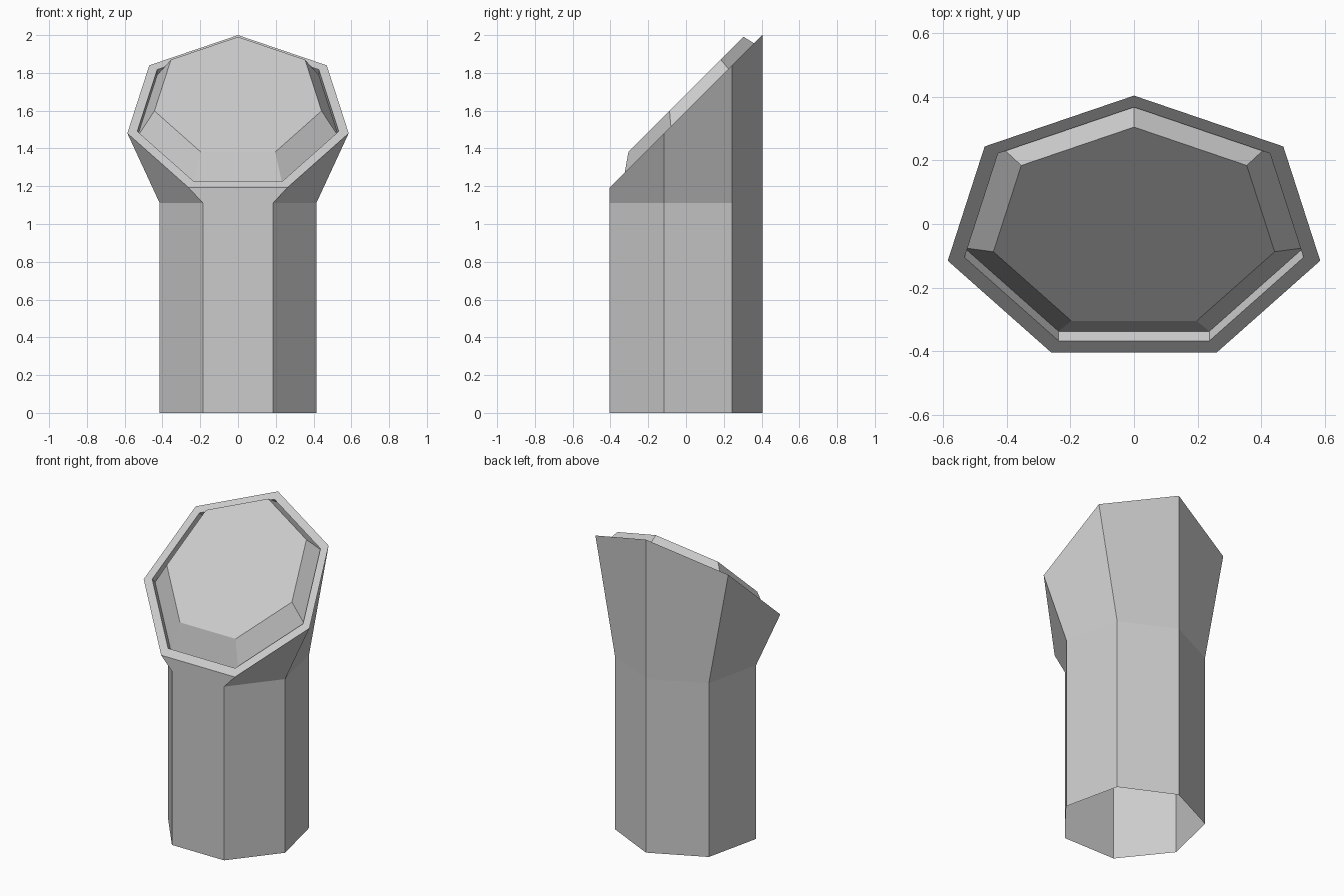
import bpy, bmesh, math

if "Cube" in bpy.data.objects:
    bpy.data.objects.remove(bpy.data.objects["Cube"])

R, N = 0.425, 7
Y_SHIFT = -R * (1 - math.cos(math.pi / N)) / 2   # centre the heptagon's depth on y = 0
TILT = math.sqrt(2)                              # width of a 45 degree slanted ring


def ring(bm, scale_x, scale_y, z, slope=0.0, dy=0.0):
    """One heptagonal loop, optionally slanted so z rises with y."""
    loop = []
    for i in range(N):
        a = math.pi / 2 + i * 2 * math.pi / N
        x = R * math.cos(a) * scale_x
        y = (R * math.sin(a) + Y_SHIFT) * scale_y
        loop.append(bm.verts.new((x, y + dy, z + slope * y)))
    return loop


bm = bmesh.new()
rings = [
    ring(bm, 1, 1, 0),                                    # open foot
    ring(bm, 1, 1, 1.11),                                 # neck
    ring(bm, TILT, 1, 1.596, 1),                          # slanted outer rim
    ring(bm, TILT * 0.91, 0.91, 1.596, 1),                # inner rim
    ring(bm, TILT * 0.91, 0.91, 1.566, 1, 0.03),          # groove floor
    ring(bm, TILT * 0.755, 0.755, 1.686, 1),              # raised cap edge
]

# Skin neighbouring loops, then close the cap; the foot stays open
for low, high in zip(rings, rings[1:]):
    for i in range(N):
        j = (i + 1) % N
        bm.faces.new((low[i], low[j], high[j], high[i]))
bm.faces.new(rings[-1])

mesh = bpy.data.meshes.new("slanted_pipe")
bm.to_mesh(mesh)
bm.free()
pipe = bpy.data.objects.new("slanted_pipe", mesh)
bpy.context.collection.objects.link(pipe)
